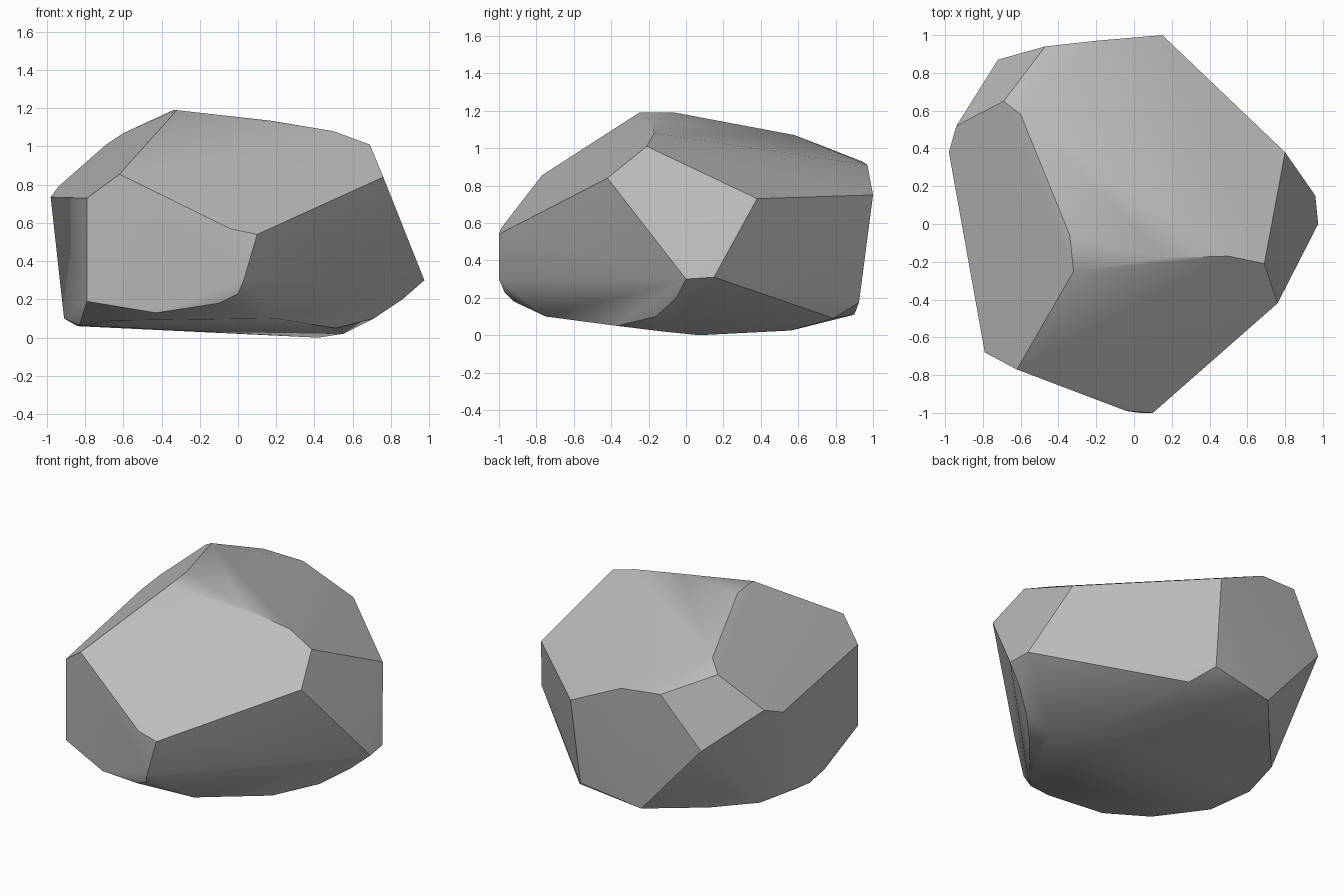
import bpy, bmesh, math

if "Cube" in bpy.data.objects:
    bpy.data.objects.remove(bpy.data.objects["Cube"])

# Corner points of the boulder, grouped by region
crest = [(-.32, -.25, 1.19), (-.34, -.06, 1.19), (.17, -.18, 1.135),
         (.5, -.17, 1.08), (.69, -.21, 1.01), (-.6, .58, 1.07), (-.69, .65, 1.01)]
front = [(.1, -1, .54), (-.04, -.99, .57), (-.62, -.77, .855), (-.79, -.68, .73),
         (.03, -1, .3), (0, -.97, .23), (-.1, -.92, .18), (-.43, -.81, .13),
         (-.79, -.68, .19)]
right = [(.76, -.42, .84), (.8, .38, .73), (.975, 0, .3), (.96, .15, .31),
         (.86, -.05, .2), (.71, -.16, .1)]
back = [(.15, 1, .75), (-.2, .97, .91), (-.47, .94, .93), (-.72, .87, .59),
        (-.62, .81, .35), (.13, .925, .175), (-.12, .9, .13), (-.3, .9, .11)]
left = [(-.98, .38, .735), (-.94, .52, .79), (-.91, 0, .1), (-.755, .475, .15)]
base = [(.42, .07, 0), (.55, -.125, .02), (.51, -.37, .05), (.2, -.75, .1),
        (-.64, -.6, .09), (-.83, -.27, .065), (-.84, .05, .06), (-.79, .35, .07),
        (-.58, .58, .07), (.2, .56, .025), (.23, .79, .09)]

# Wrap the points in a faceted skin
bm = bmesh.new()
for p in crest + front + right + back + left + base:
    bm.verts.new(p)
res = bmesh.ops.convex_hull(bm, input=bm.verts[:])
loose = [v for v in bm.verts if not v.link_faces]
bmesh.ops.delete(bm, geom=loose, context='VERTS')
# Merge nearly flat triangles into broad facets
bmesh.ops.dissolve_limit(bm, angle_limit=math.radians(3),
                         verts=bm.verts[:], edges=bm.edges[:])
bmesh.ops.recalc_face_normals(bm, faces=bm.faces[:])

mesh = bpy.data.meshes.new("boulder")
bm.to_mesh(mesh)
bm.free()
boulder = bpy.data.objects.new("boulder", mesh)
bpy.context.collection.objects.link(boulder)

# Plain grey stone
stone = bpy.data.materials.new("grey stone")
stone.diffuse_color = (.5, .5, .5, 1)
stone.use_nodes = True
stone.node_tree.nodes["Principled BSDF"].inputs["Base Color"].default_value = stone.diffuse_color
mesh.materials.append(stone)

# Soft shading with crisp edges between the main facets
bpy.context.view_layer.objects.active = boulder
boulder.select_set(True)
bpy.ops.object.shade_smooth_by_angle(angle=math.radians(32))
